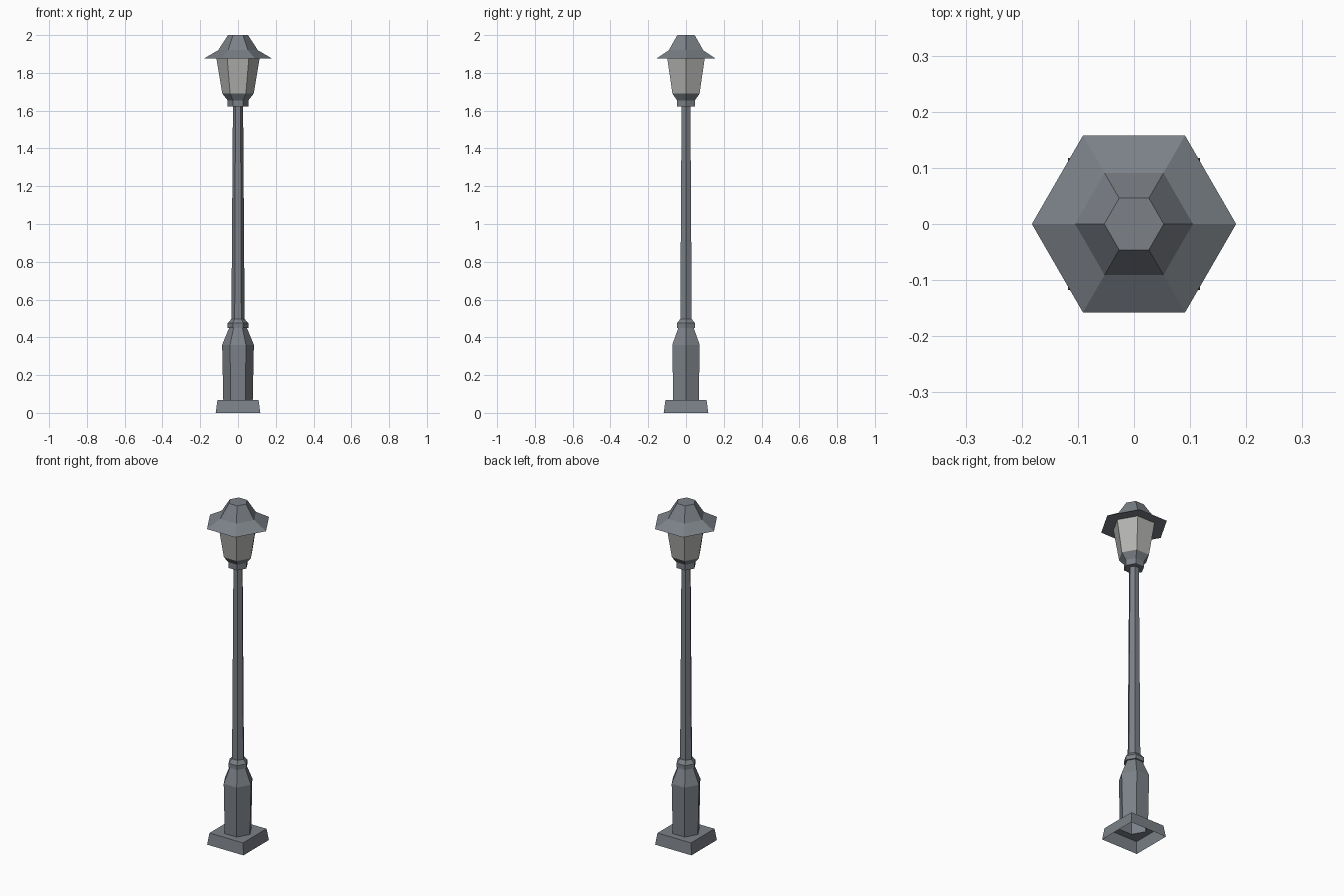
import bpy, bmesh
from math import cos, sin, pi

if "Cube" in bpy.data.objects:
    bpy.data.objects.remove(bpy.data.objects["Cube"])


def material(name, rgb):
    m = bpy.data.materials.new(name)
    m.diffuse_color = (*rgb, 1)
    m.use_nodes = True
    m.node_tree.nodes["Principled BSDF"].inputs["Base Color"].default_value = m.diffuse_color
    return m


METAL = material("painted_metal", (0.20, 0.22, 0.245))
GLASS = material("frosted_glass", (0.45, 0.45, 0.44))


def ring(bm, r, z, n=6, turn=0.0):
    return [bm.verts.new((r * cos(turn + 2 * pi * i / n), r * sin(turn + 2 * pi * i / n), z))
            for i in range(n)]


def skin(bm, a, b):
    n = len(a)
    for i in range(n):
        bm.faces.new((a[i], a[(i + 1) % n], b[(i + 1) % n], b[i]))


def finish(bm, name, mat):
    me = bpy.data.meshes.new(name)
    bm.to_mesh(me)
    bm.free()
    me.materials.append(mat)
    ob = bpy.data.objects.new(name, me)
    bpy.context.collection.objects.link(ob)
    return ob


def hex_lathe(name, profile, mat=METAL, cap_top=False):
    """Six-sided turned part from (corner radius, height) pairs, bottom to top."""
    bm = bmesh.new()
    rings = [ring(bm, r, z) for r, z in profile]
    for a, b in zip(rings, rings[1:]):
        skin(bm, a, b)
    if cap_top:
        bm.faces.new(rings[-1])
    return finish(bm, name, mat)


# Square plinth: open underneath, top pierced by the hexagonal post
bm = bmesh.new()
low = ring(bm, 0.118 * 2 ** 0.5, 0.0, 4, pi / 4)
top = ring(bm, 0.109 * 2 ** 0.5, 0.067, 4, pi / 4)
skin(bm, low, top)
hole = ring(bm, 0.078, 0.067)
rim = [bm.edges.get((top[i], top[(i + 1) % 4])) for i in range(4)]
rim += [bm.edges.new((hole[i], hole[(i + 1) % 6])) for i in range(6)]
fill = bmesh.ops.triangle_fill(bm, edges=rim, use_beauty=True, normal=(0, 0, 1))
for f in fill["geom"]:
    if isinstance(f, bmesh.types.BMFace):
        f.normal_update()
        if f.normal.z < 0:
            f.normal_flip()
finish(bm, "plinth", METAL)

# Pedestal, collar and tapering pole
hex_lathe("pedestal", [(0.078, 0.067), (0.084, 0.36), (0.047, 0.45)])
hex_lathe("collar", [(0.047, 0.45), (0.055, 0.45), (0.055, 0.475), (0.035, 0.497)])
hex_lathe("pole", [(0.035, 0.497), (0.027, 1.622)])

# Lantern: cup, glass panes and brimmed roof
hex_lathe("lantern_cup", [(0.027, 1.622), (0.055, 1.622), (0.055, 1.655), (0.083, 1.69)])
hex_lathe("lantern_glass", [(0.083, 1.69), (0.114, 1.875)], GLASS)
hex_lathe("lantern_roof", [(0.114, 1.875), (0.182, 1.875), (0.105, 1.92), (0.053, 2.0)],
          cap_top=True)
